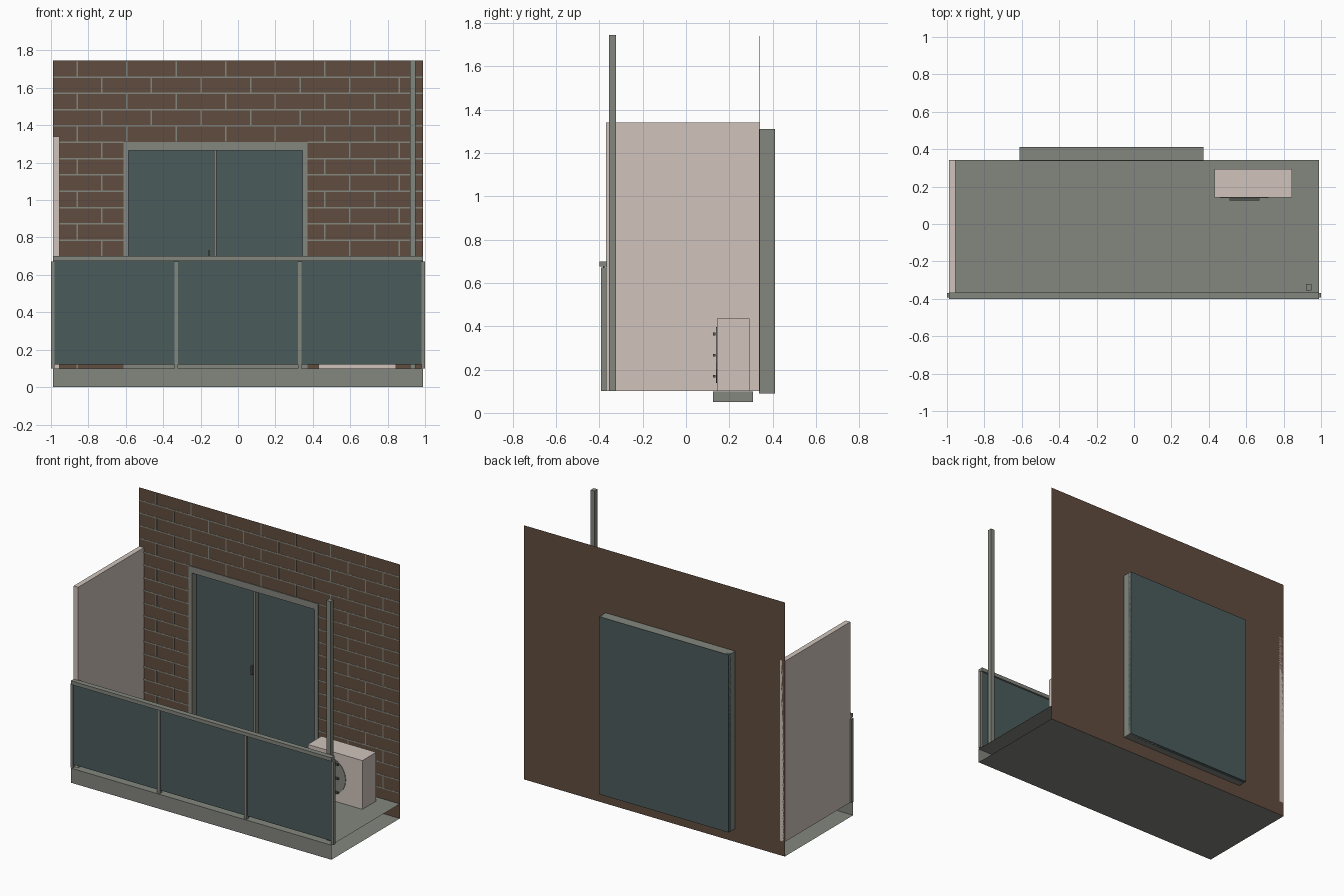
import bpy, bmesh
from mathutils import Matrix

cube = bpy.data.objects.get("Cube")
if cube:
    bpy.data.objects.remove(cube, do_unlink=True)


def material(name, r, g, b):
    m = bpy.data.materials.new(name)
    m.use_nodes = True
    m.diffuse_color = (r, g, b, 1)
    bsdf = next(n for n in m.node_tree.nodes if n.type == 'BSDF_PRINCIPLED')
    bsdf.inputs["Base Color"].default_value = (r, g, b, 1)
    return m


GREY = material("concrete_grey", .23, .24, .21)
GLASS = material("dark_teal_glass", .07, .105, .105)
BRICK = material("brown_brick", .12, .073, .05)
CREAM = material("warm_cream", .63, .55, .50)
DARK = material("dark_grey", .09, .095, .09)


def finish(name, bm, mat):
    mesh = bpy.data.meshes.new(name)
    bm.to_mesh(mesh)
    bm.free()
    mesh.materials.append(mat)
    obj = bpy.data.objects.new(name, mesh)
    bpy.context.collection.objects.link(obj)
    return obj


def add_box(bm, x, y, z):
    """Add a box given its (min, max) on each axis."""
    size = [b - a for a, b in (x, y, z)]
    mid = [(a + b) / 2 for a, b in (x, y, z)]
    mat = Matrix.Translation(mid) @ Matrix.Diagonal((*size, 1))
    return bmesh.ops.create_cube(bm, size=1, matrix=mat)["verts"]


def boxes(name, mat, *ranges):
    bm = bmesh.new()
    for r in ranges:
        add_box(bm, *r)
    return finish(name, bm, mat)


HALF, TOP, FLOOR = .99, 1.745, .10
WALL_Y = .342
DOOR_X, DOOR_Z = (-.612, .372), (.09, 1.31)

# Floor slab, hollow and open at both ends
bm = bmesh.new()
add_box(bm, (-HALF, HALF), (-.40, WALL_Y), (0, FLOOR))
bm.normal_update()
ends = [f for f in bm.faces if abs(f.normal.x) > .5 or f.normal.y > .5]
bmesh.ops.delete(bm, geom=ends, context='FACES')
finish("floor_slab", bm, GREY)

# Brick wall sheet with the door opening left out
bm = bmesh.new()
xs, zs = (-HALF, *DOOR_X, HALF), (0, *DOOR_Z, TOP)
grid = [[bm.verts.new((x, WALL_Y, z)) for z in zs] for x in xs]
for i in range(3):
    for j in range(3):
        if (i, j) != (1, 1):
            bm.faces.new((grid[i][j], grid[i + 1][j],
                          grid[i + 1][j + 1], grid[i][j + 1]))
finish("brick_wall", bm, BRICK)

# Mortar joints: level courses with staggered upright joints
COURSE, BRICK_LEN, JOINT = TOP / 20, .265, .004
bm = bmesh.new()
depth = (WALL_Y - .002, WALL_Y - .0005)
for row in range(19):
    z1 = TOP - row * COURSE
    z0 = z1 - COURSE
    if z0 > FLOOR:
        spans = [(-HALF, HALF)]
        if z0 < DOOR_Z[1]:
            spans = [(-HALF, DOOR_X[0]), (DOOR_X[1], HALF)]
        for span in spans:
            add_box(bm, span, depth, (z0 - JOINT, z0 + JOINT))
    first = -.86 if row % 2 == 0 else -.7275
    for k in range(8):
        x = first + k * BRICK_LEN
        in_door = DOOR_X[0] < x < DOOR_X[1] and z0 < DOOR_Z[1] - .01
        if x < HALF and not in_door:
            add_box(bm, (x - JOINT, x + JOINT), depth,
                    (max(z0 + JOINT, FLOOR), z1 - JOINT))
finish("mortar_joints", bm, GREY)

# Sliding door: frame, meeting bar, glass and handle
fy = (WALL_Y - .004, .408)
(dx0, dx1), (dz0, dz1) = DOOR_X, DOOR_Z
boxes("door_frame", GREY,
      ((dx0, dx0 + .027), fy, DOOR_Z), ((dx1 - .027, dx1), fy, DOOR_Z),
      ((dx0 + .027, dx1 - .027), fy, (dz1 - .045, dz1)),
      ((dx0 + .027, dx1 - .027), fy, (dz0, dz0 + .03)))
boxes("door_meeting_bar", GREY, ((-.128, -.114), (.352, .39), (dz0 + .03, dz1 - .045)))
boxes("door_glass", GLASS, (DOOR_X, (.385, .411), DOOR_Z))
boxes("door_handle", DARK, ((-.16, -.15), (.365, .385), (.67, .73)))

# Side divider and corner pole
boxes("side_divider", CREAM, ((-HALF, -.955), (-.37, WALL_Y), (FLOOR, 1.34)))
boxes("corner_pole", GREY, ((.92, .95), (-.355, -.322), (FLOOR, TOP)))

# Front railing: posts, handrail and glass panels
posts = (-.99, -.33, .33, .99)
boxes("railing_posts", GREY,
      *[((x - .01, x + .01), (-.392, -.368), (FLOOR, .672)) for x in posts])
boxes("handrail", GREY, ((-HALF, HALF), (-.40, -.364), (.675, .70)))
boxes("railing_glass", GLASS,
      *[((a + .01, b - .01), (-.384, -.376), (.12, .677))
        for a, b in zip(posts, posts[1:])])

# Air conditioner: body, base sunk in the slab, fan disc and guard bars
boxes("conditioner_body", CREAM, ((.43, .845), (.143, .293), (FLOOR, .435)))
boxes("conditioner_base", GREY, ((.41, .865), (.125, .31), (.05, FLOOR - .002)))
bm = bmesh.new()
turn = Matrix.Translation((.59, .142, .267)) @ Matrix.Rotation(1.5708, 4, 'X')
bmesh.ops.create_cone(bm, cap_ends=True, segments=24, radius1=.13, radius2=.13,
                      depth=.006, matrix=turn)
finish("fan_disc", bm, GREY)
boxes("fan_guard_bars", DARK,
      *[((.51, .67), (.125, .137), (z - .006, z + .006)) for z in (.17, .267, .364)])
